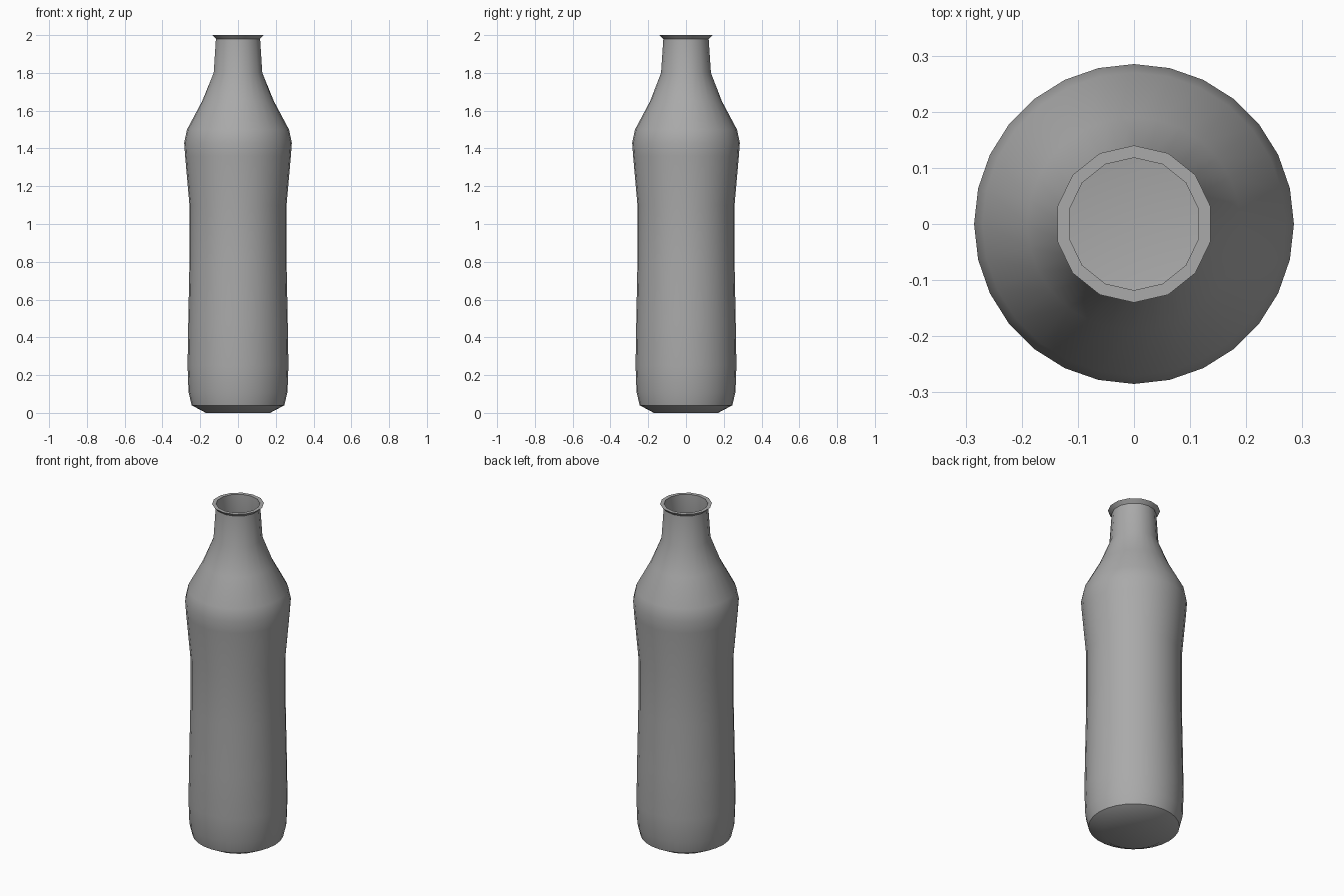
import bpy, bmesh, math

SIDES = 28
WALL = 0.018

cube = bpy.data.objects.get("Cube")
if cube:
    bpy.data.objects.remove(cube, do_unlink=True)

# One flat grey for the whole bottle
grey = bpy.data.materials.new("plain_grey")
grey.use_nodes = True
colour = (0.4, 0.4, 0.4, 1)
grey.diffuse_color = colour
grey.node_tree.nodes["Principled BSDF"].inputs["Base Color"].default_value = colour

# Outer profile from base to lip: radius, height
outer = [(0.17, 0), (0.245, 0.04), (0.262, 0.11), (0.267, 0.25), (0.263, 0.5),
         (0.257, 0.8), (0.257, 1.1), (0.28, 1.36), (0.285, 1.43), (0.27, 1.5),
         (0.19, 1.65), (0.132, 1.8), (0.12, 1.98), (0.14, 2.0)]
# Inner profile from lip to floor, following the wall
inner = [(0.118, 2.0), (0.105, 1.97)]
inner = [(0.118, 2.0), (0.118, 1.8)]
inner += [(r - WALL, z) for r, z in reversed(outer[1:11])]
inner += [(0.15, WALL)]


def ring(bm, radius, z, coarse):
    """Ring of vertices; a coarse ring has half as many corners."""
    verts = []
    for i in range(SIDES):
        a = math.pi / 2 + math.tau * i / SIDES
        r = radius * math.cos(math.tau / SIDES) if coarse and i % 2 else radius
        verts.append(bm.verts.new((r * math.cos(a), r * math.sin(a), z)))
    return verts


# Bottle: closed shell with a hollow inside
bm = bmesh.new()
rings = [ring(bm, r, z, z >= 1.8) for r, z in outer + inner]
for low, high in zip(rings, rings[1:]):
    for i in range(SIDES):
        j = (i + 1) % SIDES
        bm.faces.new((low[i], low[j], high[j], high[i]))
bm.faces.new(list(reversed(rings[0])))
bm.faces.new(rings[-1])
bmesh.ops.recalc_face_normals(bm, faces=bm.faces)

mesh = bpy.data.meshes.new("bottle")
bm.to_mesh(mesh)
bm.free()
mesh.materials.append(grey)
bottle = bpy.data.objects.new("bottle", mesh)
bpy.context.collection.objects.link(bottle)

# Smooth body with crisp lip and base edges
bpy.ops.object.select_all(action="DESELECT")
bottle.select_set(True)
bpy.context.view_layer.objects.active = bottle
bpy.ops.object.shade_smooth_by_angle(angle=math.radians(35))
